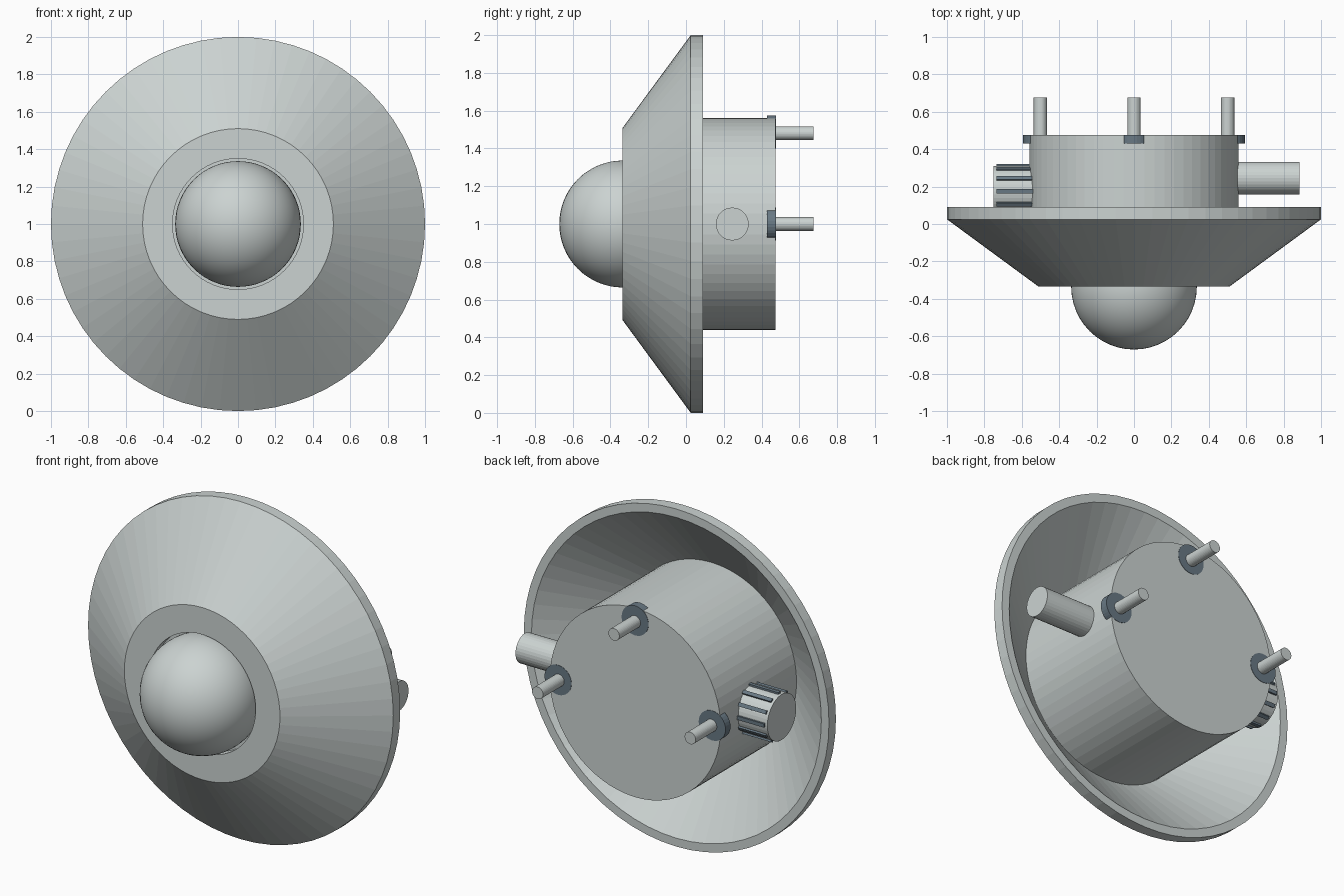
import bpy, bmesh, math
from mathutils import Matrix, Vector

cube = bpy.data.objects.get("Cube")
if cube:
    bpy.data.objects.remove(cube, do_unlink=True)


def material(name, rgb):
    m = bpy.data.materials.new(name)
    m.use_nodes = True
    m.diffuse_color = (*rgb, 1)
    m.node_tree.nodes["Principled BSDF"].inputs["Base Color"].default_value = (*rgb, 1)
    return m


light = material("pale grey", (0.60, 0.65, 0.64))
dark = material("slate grey", (0.14, 0.19, 0.23))
CENTRE = Vector((0, 0, 1))


def finish(name, bm, mat):
    bmesh.ops.recalc_face_normals(bm, faces=bm.faces)
    mesh = bpy.data.meshes.new(name)
    bm.to_mesh(mesh)
    bm.free()
    mesh.materials.append(mat)
    obj = bpy.data.objects.new(name, mesh)
    bpy.context.collection.objects.link(obj)
    return obj


def rod(name, start, end, radius, mat, sides=32):
    """Capped cylinder between two points."""
    a, b = Vector(start), Vector(end)
    turn = (b - a).to_track_quat('Z', 'Y').to_matrix().to_4x4()
    bm = bmesh.new()
    bmesh.ops.create_cone(bm, cap_ends=True, segments=sides, radius1=radius,
                          radius2=radius, depth=(b - a).length,
                          matrix=Matrix.Translation((a + b) / 2) @ turn)
    return finish(name, bm, mat)


def lathe(name, profile, mat, sides=64):
    """Spin a closed (radius, y) profile around the front-to-back axis."""
    bm = bmesh.new()
    rings = []
    for i in range(sides):
        t = math.tau * i / sides
        rings.append([bm.verts.new((r * math.sin(t), y, CENTRE.z + r * math.cos(t)))
                      for r, y in profile])
    n = len(profile)
    for i in range(sides):
        p, q = rings[i], rings[(i + 1) % sides]
        for j in range(n):
            k = (j + 1) % n
            bm.faces.new((p[j], p[k], q[k], q[j]))
    return finish(name, bm, mat)


# Hollow conical shade with a rim and a round front opening
lathe("shade", [(0.35, -0.335), (0.51, -0.335), (1, 0.025), (1, 0.09),
                (0.95, 0.09), (0.50, -0.285), (0.35, -0.285)], light)

# Drum-shaped housing behind the shade
rod("housing", (0, -0.28, 1), (0, 0.475, 1), 0.56, light, 64)

# Smooth front dome
bm = bmesh.new()
bmesh.ops.create_uvsphere(bm, u_segments=48, v_segments=32, radius=0.336,
                          matrix=Matrix.Translation((0, -0.335, 1)))
dome = finish("dome", bm, light)
for poly in dome.data.polygons:
    poly.use_smooth = True

# Three mounting posts, each seated in a dark grommet at the housing edge
for side, angle in (("right", -90), ("top", 0), ("left", 90)):
    t = math.radians(angle)
    x, z = math.sin(t), math.cos(t)
    rod(side + "_grommet", (0.505 * x, 0.43, 1 + 0.487 * z),
        (0.505 * x, 0.477, 1 + 0.487 * z), 0.088, dark)
    rod(side + "_post", (0.5 * x, 0.43, 1 + 0.48 * z),
        (0.5 * x, 0.675, 1 + 0.48 * z), 0.036, light)

# Cable outlet on the left
rod("cable_outlet", (0.5, 0.245, 1), (0.885, 0.245, 1), 0.087, light)

# Adjustment knob on the right, with dark grip ribs
KNOB_Y = 0.175
rod("knob", (-0.5, KNOB_Y, 1), (-0.75, KNOB_Y, 1), 0.135, light, 48)
bm = bmesh.new()
for i in range(12):
    place = (Matrix.Translation((-0.635, KNOB_Y, 1))
             @ Matrix.Rotation(math.tau * i / 12, 4, 'X')
             @ Matrix.Translation((0, 0, 0.133))
             @ Matrix.Diagonal((0.2, 0.022, 0.024, 1)))
    bmesh.ops.create_cube(bm, size=1, matrix=place)
finish("knob_ribs", bm, dark)
